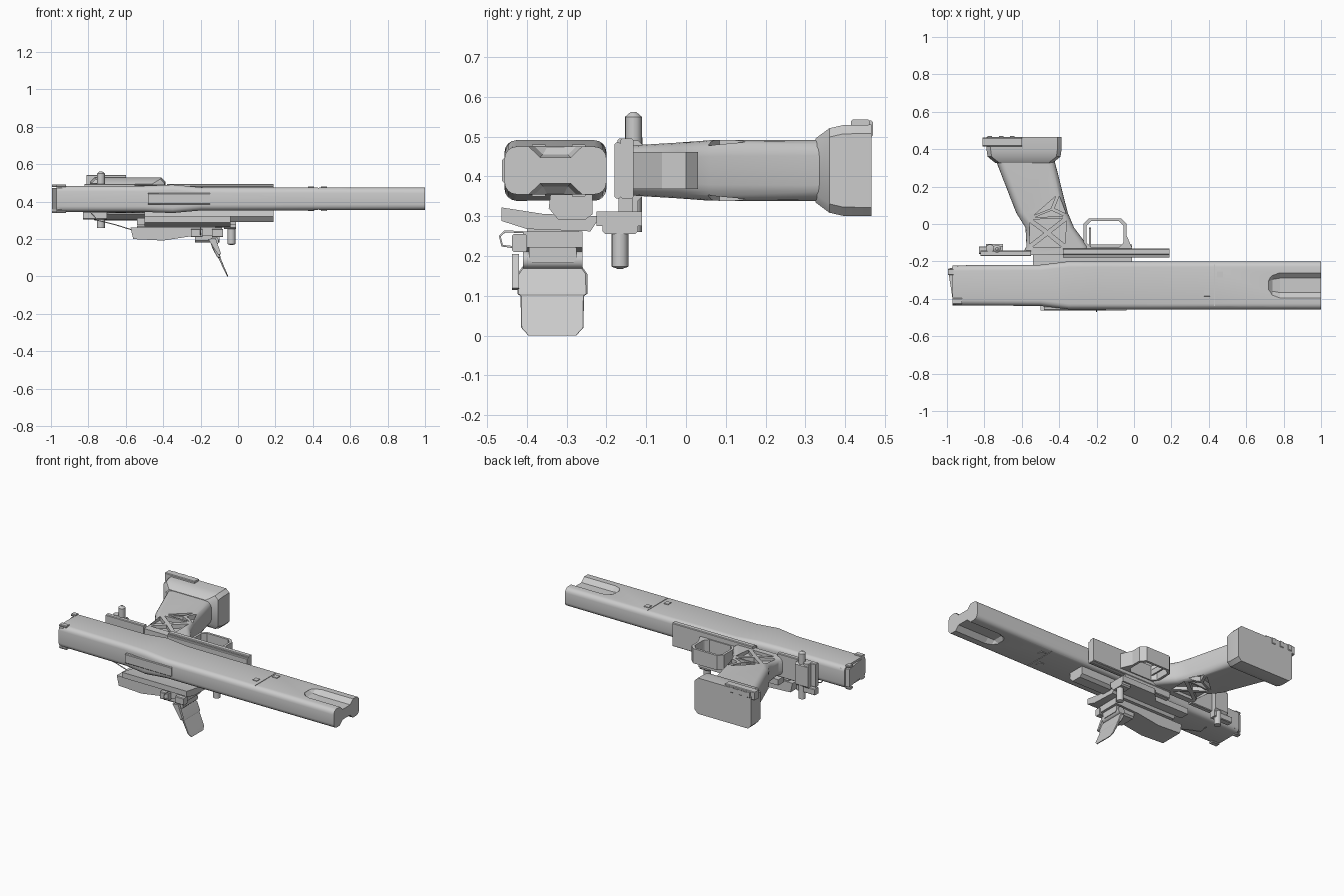
import bpy, bmesh
from math import sin, cos, pi, radians
from mathutils import Vector

if "Cube" in bpy.data.objects:
    bpy.data.objects.remove(bpy.data.objects["Cube"])

MID_Z = 0.415        # shared mid-height of housing and grip
HOUSING_Y = -0.328   # long axis of the housing
parts = []


def place(axis, along, a, b):
    return {"x": (along, a, b), "y": (a, along, b), "z": (a, b, along)}[axis]


def loft(name, axis, stations):
    """Skin a row of (position, ring) stations along an axis and cap the ends."""
    bm = bmesh.new()
    rings = [[bm.verts.new(place(axis, along, a, b)) for a, b in ring]
             for along, ring in stations]
    for ring, following in zip(rings, rings[1:]):
        for i in range(len(ring)):
            bm.faces.new((ring[i - 1], ring[i], following[i], following[i - 1]))
    bm.faces.new(rings[0])
    bm.faces.new(rings[-1])
    bmesh.ops.recalc_face_normals(bm, faces=bm.faces)
    mesh = bpy.data.meshes.new(name)
    bm.to_mesh(mesh)
    bm.free()
    ob = bpy.data.objects.new(name, mesh)
    bpy.context.collection.objects.link(ob)
    parts.append(ob)
    return ob


def prism(name, axis, points, span):
    return loft(name, axis, [(end, points) for end in span])


def rounded(a, b, half_a, half_b, radius, steps=4):
    """Rectangle ring about (a, b); a single step per corner gives a chamfer."""
    ring = []
    for quarter, (sa, sb) in enumerate(((1, 1), (-1, 1), (-1, -1), (1, -1))):
        for i in range(steps + 1):
            angle = (quarter + i / steps) * pi / 2
            ring.append((a + sa * (half_a - radius) + radius * cos(angle),
                         b + sb * (half_b - radius) + radius * sin(angle)))
    return ring


def about(middle, half):
    return (middle - half, middle + half)


def box(name, x, y, z, chamfer=0.004):
    ring = rounded(sum(y) / 2, sum(z) / 2, (y[1] - y[0]) / 2, (z[1] - z[0]) / 2, chamfer, steps=1)
    return prism(name, "x", ring, x)


def pin(name, x, y, blunt, tip, radius=0.021):
    """Upright round pin with a short cone at the tip end."""
    shoulder = tip + (blunt - tip) * 0.04
    rows = ((blunt, radius), (shoulder, radius), (tip, radius / 3))
    return loft(name, "z", [(z, rounded(x, y, r, r, r * 0.99)) for z, r in rows])


def cut(target, cutter):
    parts.remove(cutter)
    cutter.hide_render = True
    cutter.hide_viewport = True
    mod = target.modifiers.new("cut", "BOOLEAN")
    mod.operation = "DIFFERENCE"
    mod.solver = "EXACT"
    mod.object = cutter


def wire(name, points, radius=0.003):
    curve = bpy.data.curves.new(name, "CURVE")
    curve.dimensions = "3D"
    curve.bevel_depth = radius
    curve.bevel_resolution = 1
    spline = curve.splines.new("POLY")
    spline.points.add(len(points) - 1)
    for point, co in zip(spline.points, points):
        point.co = (*co, 1)
    bpy.context.collection.objects.link(bpy.data.objects.new(name, curve))


# Long rounded housing: x, half depth, half height
housing_rows = ((-0.97, 0.107, 0.07), (-0.5, 0.11, 0.07), (-0.35, 0.128, 0.076),
                (-0.2, 0.128, 0.062), (1, 0.128, 0.06))
housing = loft("long_housing", "x", [(x, rounded(HOUSING_Y, MID_Z, depth, height, 0.03))
                                     for x, depth, height in housing_rows])

# Finger grooves, seam, catches and rear clips on the upper and lower faces
for label, side in (("upper", 1), ("lower", -1)):
    face = MID_Z + side * 0.06

    def groove(depth, half):
        lip, floor = face + side * 0.01, face - side * depth
        return [(HOUSING_Y - half * 1.4, lip), (HOUSING_Y + half * 1.4, lip),
                (HOUSING_Y + half * 0.7, floor), (HOUSING_Y - half * 0.7, floor)]

    groove_rows = ((0.72, 0.001, 0.03), (0.74, 0.02, 0.045), (0.78, 0.027, 0.055), (1.1, 0.027, 0.055))
    cut(housing, loft(label + "_groove_cutter", "x",
                      [(x, groove(depth, half)) for x, depth, half in groove_rows]))
    cut(housing, box(label + "_seam_cutter", about(0.43, 0.002), about(HOUSING_Y, 0.2),
                     about(face, 0.002), 0.001))
    box(label + "_square_catch", about(0.46, 0.017), about(-0.27, 0.017), about(face, 0.005), 0.001)
    box(label + "_short_catch", about(0.39, 0.015), about(-0.37, 0.017), about(face, 0.005), 0.001)
    clip = about(MID_Z + side * 0.07, 0.007)
    box(label + "_rear_clip", about(-0.98, 0.015), about(-0.257, 0.017), clip)
    box(label + "_side_clip", about(-0.945, 0.025), about(-0.413, 0.017), clip)

# Slanted rear cap and thin strip on the outer side
prism("rear_cap", "z", [(-0.995, -0.24), (-0.94, -0.225), (-0.94, -0.43), (-0.965, -0.433)],
      about(MID_Z, 0.057))
box("side_strip", (-0.48, -0.15), (-0.462, -0.44), about(MID_Z, 0.03))

# Side rail beside the grip frame
rail_height = about(MID_Z + 0.005, 0.075)
box("side_rail_front", (-0.38, 0.19), (-0.165, -0.132), rail_height)
box("side_rail_skin", (-0.38, 0.19), (-0.18, -0.163), about(MID_Z, 0.07))
box("side_rail_rear", (-0.82, -0.55), (-0.172, -0.142), rail_height)
box("rear_block", (-0.79, -0.7), (-0.155, -0.108), about(MID_Z, 0.075), 0.012)
box("rear_lug", (-0.83, -0.7), (-0.16, -0.12), (0.305, 0.345))

# Raked grip: y, middle x, half width, half height
grip_rows = ((-0.165, -0.42, 0.18, 0.06), (-0.12, -0.41, 0.165, 0.064), (-0.02, -0.45, 0.13, 0.07),
             (0.06, -0.492, 0.138, 0.076), (0.34, -0.582, 0.157, 0.077))
grip = loft("grip", "y", [(y, rounded(x, MID_Z, width, height, 0.04))
                          for y, x, width, height in grip_rows])

# Wide chamfered foot with a latch
foot_rows = ((0.325, 0.152, 0.08), (0.36, 0.195, 0.106), (0.395, 0.2, 0.114), (0.466, 0.2, 0.115))
loft("grip_foot", "y", [(y, rounded(-0.588, MID_Z, width, height, 0.022, steps=1))
                        for y, width, height in foot_rows])
box("foot_latch", (-0.81, -0.6), (0.415, 0.462), (0.49, 0.543))
for i in range(3):
    box("latch_rib", about(-0.77 + i * 0.06, 0.012), (0.425, 0.47), (0.5, 0.54))

# Triangular truss pockets: each panel is split about its centre, leaving ribs
panels = [[(-0.57, -0.13), (-0.36, -0.13), (-0.35, 0.04), (-0.57, 0.03)],
          [(-0.56, 0.03), (-0.35, 0.04), (-0.4, 0.17)]]
for panel in panels:
    corners = [Vector(corner) for corner in panel]
    hub = sum(corners, Vector((0, 0))) / len(corners)
    for i in range(len(corners)):
        triangle = (corners[i - 1], corners[i], hub)
        centre = sum(triangle, Vector((0, 0))) / 3
        pocket = [centre.lerp(corner, 0.72) for corner in triangle]
        for side in (-1, 1):
            cut(grip, prism("truss_cutter", "z", pocket, about(MID_Z + side * 0.09, 0.045)))

# Guard loop with paired levers inside
guard_span = about(MID_Z, 0.047)
guard = prism("guard_loop", "z", rounded(-0.155, -0.055, 0.115, 0.085, 0.03, steps=1), guard_span)
cut(guard, prism("guard_cutter", "z", rounded(-0.155, -0.055, 0.1, 0.07, 0.025, steps=1),
                 about(MID_Z, 0.1)))
prism("guard_brace", "z", [(-0.045, -0.06), (-0.04, -0.06), (-0.005, -0.14), (-0.07, -0.14)], guard_span)
for x in (-0.26, -0.235):
    box("inner_lever", about(x, 0.005), (-0.14, -0.02), about(MID_Z, 0.017))

# Upright pins
pin("rear_pin", -0.733, -0.132, 0.26, 0.562)
pin("front_pin", -0.035, -0.166, 0.3, 0.168)
pin("rear_knob", -0.77, -0.13, 0.44, 0.5)

# Mount rail and bracket under the housing
prism("mount_rail", "x", [(-0.34, 0.36), (-0.235, 0.36), (-0.235, 0.305), (-0.255, 0.29),
                          (-0.32, 0.29), (-0.345, 0.32)], (-0.5, 0.19))
prism("bracket_plate", "x", [(-0.463, 0.322), (-0.463, 0.288), (-0.4, 0.268), (-0.24, 0.262),
                             (-0.215, 0.3), (-0.36, 0.306)], (-0.5, -0.04))
prism("bracket_arm", "z", [(-0.54, -0.225), (-0.012, -0.225), (-0.012, -0.11), (-0.25, -0.11),
                           (-0.3, -0.165), (-0.54, -0.165)], (0.275, 0.312))
box("pin_boss", (-0.075, -0.012), (-0.21, -0.12), (0.255, 0.3), 0.008)
box("rail_tie", (-0.38, -0.05), (-0.17, -0.135), (0.305, 0.35))

# Hanging mechanism case
case_span = about(-0.335, 0.075)
prism("mechanism_case", "y", [(-0.575, 0.262), (-0.085, 0.262), (-0.085, 0.222), (-0.25, 0.215),
                              (-0.4, 0.192), (-0.56, 0.2)], case_span)
box("case_lid", (-0.54, -0.12), about(-0.335, 0.065), (0.255, 0.272))
for x in (-0.22, -0.11):
    box("case_clip", about(x, 0.03), (-0.437, -0.4), (0.21, 0.255))
box("hinge_block", (-0.23, -0.1), about(-0.335, 0.06), (0.182, 0.23), 0.01)
prism("hinge_barrel", "y", rounded(-0.125, 0.19, 0.022, 0.022, 0.02), case_span)

# Thin sloping paddle: z, x, half thickness, half width
paddle_rows = ((0, -0.055, 0.003, 0.06), (0.02, -0.064, 0.004, 0.078), (0.1, -0.1, 0.006, 0.08),
               (0.105, -0.103, 0.01, 0.088), (0.155, -0.125, 0.014, 0.088), (0.18, -0.135, 0.012, 0.07))
loft("paddle", "z", [(z, rounded(x, -0.336, thick, width, thick / 3, steps=1))
                     for z, x, thick, width in paddle_rows])
prism("side_lever", "y", [(-0.16, 0.2), (-0.12, 0.205), (-0.09, 0.12), (-0.105, 0.115)], (-0.437, -0.42))

# Bent wires
wire("trailing_wire", [(x, -0.3, z) for x, z in ((-0.79, 0.345), (-0.75, 0.3), (-0.65, 0.275), (-0.57, 0.25))])
wire("side_wire", [(-0.2, y, z) for y, z in ((-0.41, 0.26), (-0.455, 0.262), (-0.468, 0.25),
                                             (-0.462, 0.226), (-0.43, 0.222))])

# Smooth the rounded surfaces and keep hard edges
bpy.ops.object.select_all(action="DESELECT")
for ob in parts:
    ob.select_set(True)
bpy.context.view_layer.objects.active = housing
bpy.ops.object.shade_smooth_by_angle(angle=radians(30))
